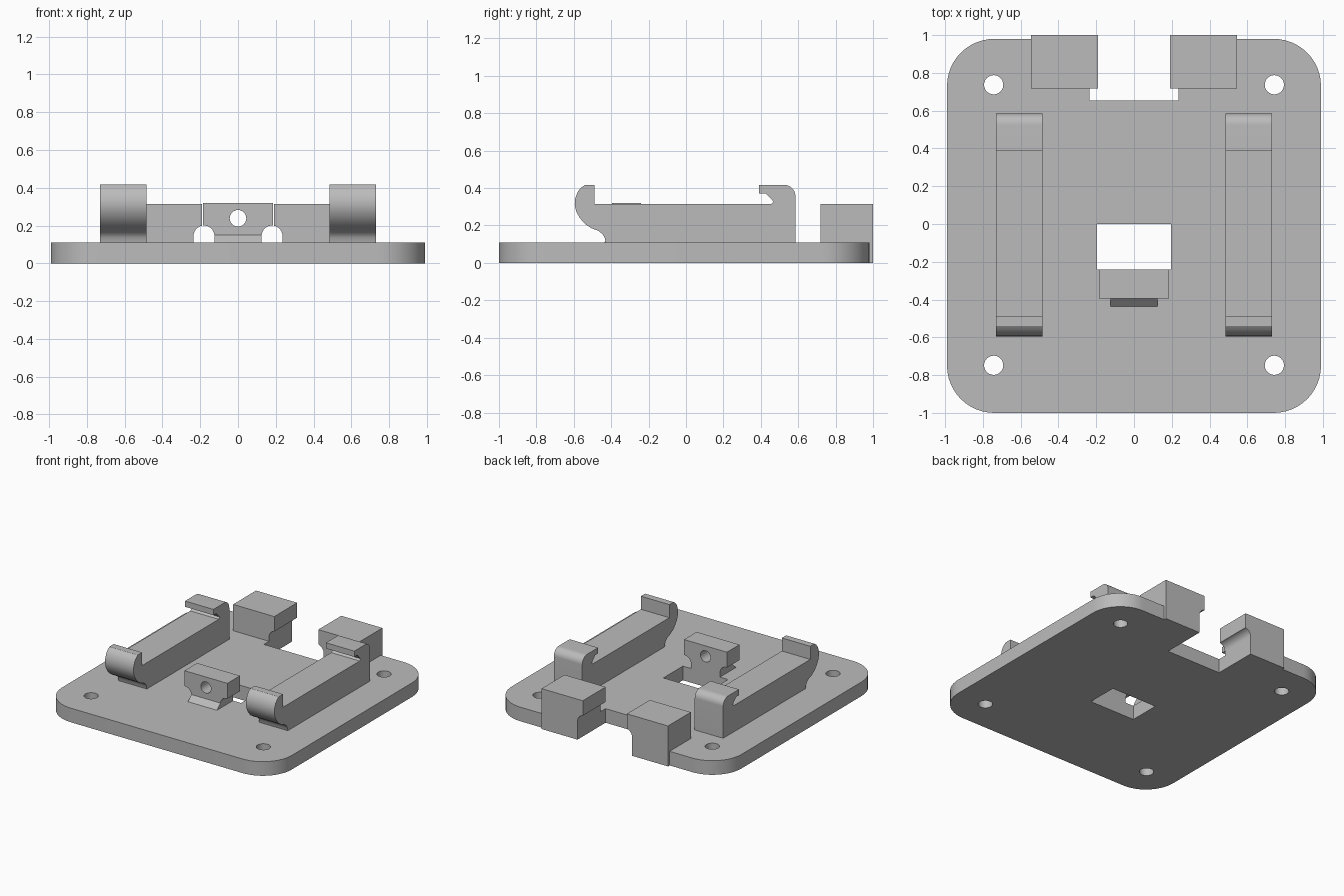
import bpy, bmesh, math
from mathutils import Vector

if "Cube" in bpy.data.objects:
    bpy.data.objects.remove(bpy.data.objects["Cube"])

grey = bpy.data.materials.new("plain grey")
grey.diffuse_color = (0.5, 0.5, 0.5, 1)
grey.use_nodes = True
grey.node_tree.nodes["Principled BSDF"].inputs["Base Color"].default_value = grey.diffuse_color


def arc(cx, cy, r, a0, a1, n=12):
    """Points along a circular arc, angles in degrees."""
    return [(cx + r * math.cos(math.radians(a0 + (a1 - a0) * i / n)),
             cy + r * math.sin(math.radians(a0 + (a1 - a0) * i / n))) for i in range(n + 1)]


def prism(name, profile, axis, lo, hi):
    """Extrude a 2D profile along an axis: x uses (y,z), y uses (x,z), z uses (x,y)."""
    place = {"x": lambda a, b, t: (t, a, b),
             "y": lambda a, b, t: (a, t, b),
             "z": lambda a, b, t: (a, b, t)}[axis]
    bm = bmesh.new()
    face = bm.faces.new([bm.verts.new(place(a, b, lo)) for a, b in profile])
    ext = bmesh.ops.extrude_face_region(bm, geom=[face])
    verts = [v for v in ext["geom"] if isinstance(v, bmesh.types.BMVert)]
    bmesh.ops.translate(bm, verts=verts, vec=Vector(place(0, 0, hi - lo)))
    bmesh.ops.recalc_face_normals(bm, faces=bm.faces[:])
    mesh = bpy.data.meshes.new(name)
    bm.to_mesh(mesh)
    bm.free()
    mesh.materials.append(grey)
    ob = bpy.data.objects.new(name, mesh)
    bpy.context.collection.objects.link(ob)
    return ob


def cut(ob, cutter):
    mod = ob.modifiers.new("cut", "BOOLEAN")
    mod.operation = "DIFFERENCE"
    mod.solver = "EXACT"
    mod.object = cutter
    bpy.context.view_layer.objects.active = ob
    bpy.ops.object.modifier_apply(modifier=mod.name)
    bpy.data.objects.remove(cutter)


def rect(x0, x1, y0, y1):
    return [(x0, y0), (x1, y0), (x1, y1), (x0, y1)]


T = 0.11  # plate thickness

# Base plate with rounded corners and a notch in the back edge
R = 0.25
outline = (arc(-0.99 + R, -1 + R, R, 180, 270) + arc(0.99 - R, -1 + R, R, 270, 360)
           + arc(0.99 - R, 0.98 - R, R, 0, 90)
           + [(0.235, 0.98), (0.235, 0.655), (-0.235, 0.655), (-0.235, 0.98)]
           + arc(-0.99 + R, 0.98 - R, R, 90, 180))
parts = [prism("base_plate", outline, "z", 0, T)]

# Corner screw holes and the central opening
for x in (-0.743, 0.743):
    for y in (-0.748, 0.737):
        cut(parts[0], prism("hole_cutter", arc(x, y, 0.051, 0, 345, 23), "z", -0.1, 0.3))
cut(parts[0], prism("opening_cutter", rect(-0.195, 0.195, -0.24, 0), "z", -0.1, 0.3))

# Clip rails with a curled front lip and a back hook
clip = ([(-0.43, T), (-0.435, 0.135), (-0.447, 0.155), (-0.47, 0.172), (-0.505, 0.185)]
        + [(-0.54, 0.208), (-0.568, 0.24), (-0.587, 0.275), (-0.595, 0.31),
           (-0.592, 0.345), (-0.58, 0.378), (-0.562, 0.402), (-0.54, 0.417),
           (-0.488, 0.417), (-0.488, 0.315), (0.455, 0.315), (0.468, 0.328),
           (0.425, 0.372), (0.39, 0.372), (0.39, 0.417)]
        + arc(0.525, 0.357, 0.06, 90, 0) + [(0.585, T)])
for side, lo in (("left", -0.73), ("right", 0.485)):
    parts.append(prism(side + "_clip_rail", clip, "x", lo, lo + 0.245))

# Back blocks, overhanging the notch with a concave underside
block = ([(0.545, 0), (0.235, 0), (0.235, 0.145)] + arc(0.18, 0.145, 0.055, 0, 80, 8)
         + [(0.19, 0.315), (0.545, 0.315)])
for side, s in (("left", -1), ("right", 1)):
    parts.append(prism(side + "_back_block", [(s * a, b) for a, b in block], "y", 0.718, 1.0))

# Centre tab: narrow neck flaring to a wide head
half = [(0.125, T), (0.125, 0.145)] + arc(0.18, 0.145, 0.055, 180, 90, 8) + [(0.185, 0.2), (0.185, 0.32)]
tab = prism("centre_tab", half + [(-a, b) for a, b in reversed(half)], "y", -0.395, -0.24)
cut(tab, prism("tab_hole_cutter", arc(0, 0.238, 0.044, 0, 345, 23), "y", -0.6, 0))
parts.append(tab)

# Sloped foot in front of the tab
parts.append(prism("tab_foot", [(-0.437, T), (-0.395, T), (-0.395, 0.15)], "x", -0.125, 0.125))

# Smooth curves, sharp edges
for ob in parts:
    bpy.ops.object.select_all(action="DESELECT")
    ob.select_set(True)
    bpy.context.view_layer.objects.active = ob
    bpy.ops.object.shade_smooth_by_angle(angle=math.radians(30))
